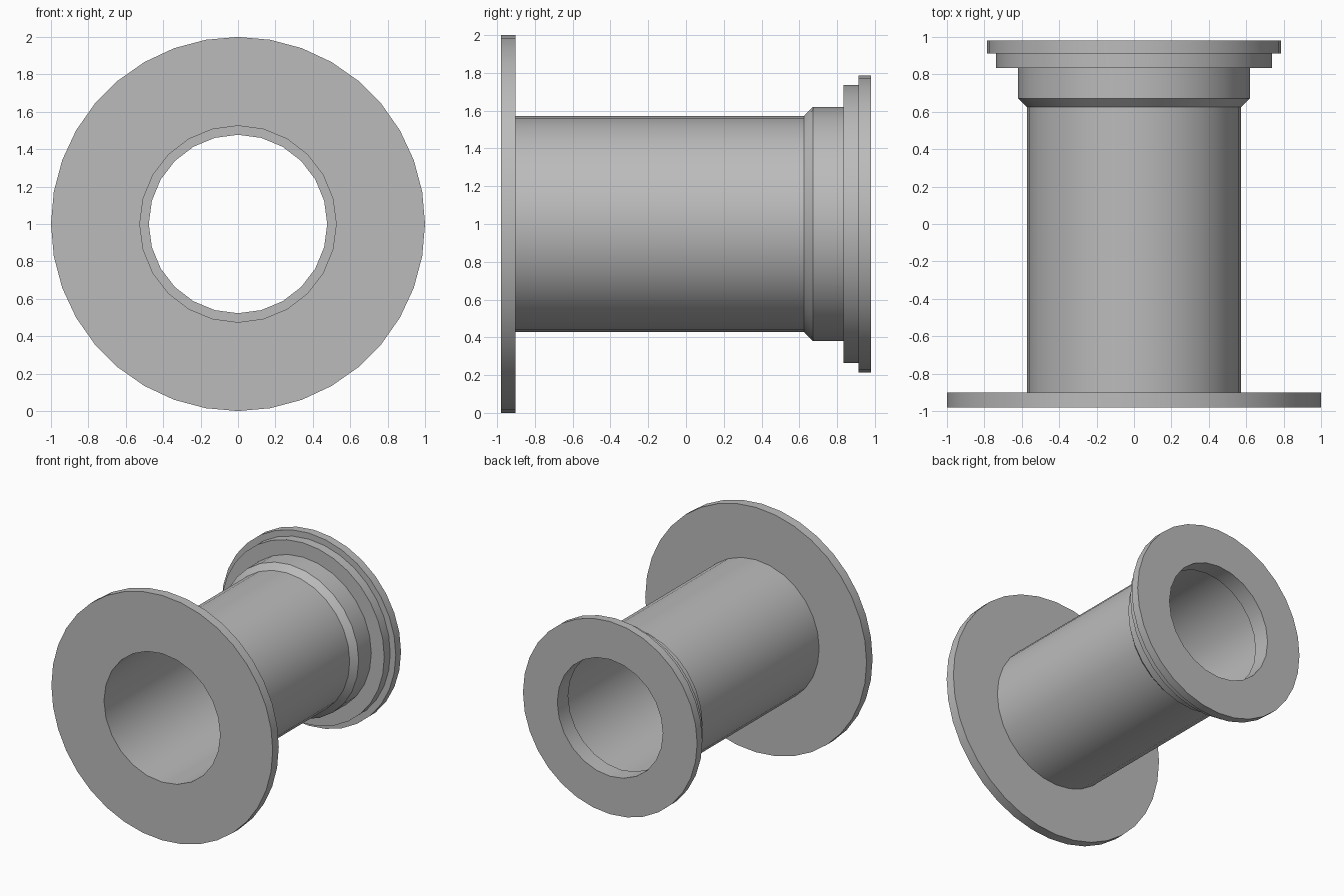
import bpy
import bmesh
import math
from mathutils import Vector

if "Cube" in bpy.data.objects:
    bpy.data.objects.remove(bpy.data.objects["Cube"], do_unlink=True)

grey = bpy.data.materials.new("plain grey")
grey.use_nodes = True
grey.diffuse_color = (0.5, 0.5, 0.5, 1)
grey.node_tree.nodes["Principled BSDF"].inputs["Base Color"].default_value = (0.5, 0.5, 0.5, 1)

# Side counts of the round walls, finer on the larger radii
RIM, LIP, PIPE, HOLE = 36, 32, 28, 24


def lathe(name, stations):
    """Skin (radius, y, sides) rings around the y axis; walking +y faces outward."""
    bm = bmesh.new()
    loops = []
    for r, y, n in stations:
        angles = [math.tau * i / n for i in range(n)]
        loops.append([bm.verts.new((r * math.sin(a), y, 1 + r * math.cos(a))) for a in angles])
    for k in range(len(loops) - 1):
        a, b = loops[k], loops[k + 1]
        n = len(a)
        if n == len(b):
            faces = [bm.faces.new((a[i], a[(i + 1) % n], b[(i + 1) % n], b[i])) for i in range(n)]
        else:
            # Flat annulus between rings of different side counts
            edges = []
            for ring in (a, b):
                for i, v in enumerate(ring):
                    pair = (v, ring[(i + 1) % len(ring)])
                    edges.append(bm.edges.get(pair) or bm.edges.new(pair))
            made = bmesh.ops.triangle_fill(bm, edges=edges, use_beauty=True)
            faces = [g for g in made["geom"] if isinstance(g, bmesh.types.BMFace)]
        dr = stations[k + 1][0] - stations[k][0]
        dy = stations[k + 1][1] - stations[k][1]
        for f in faces:
            f.normal_update()
            c = f.calc_center_median()
            radial = Vector((c.x, 0, c.z - 1)).normalized()
            if f.normal.dot(radial * dy - Vector((0, dr, 0))) < 0:
                f.normal_flip()
    mesh = bpy.data.meshes.new(name)
    bm.to_mesh(mesh)
    bm.free()
    mesh.materials.append(grey)
    obj = bpy.data.objects.new(name, mesh)
    bpy.context.collection.objects.link(obj)
    bpy.ops.object.select_all(action='DESELECT')
    obj.select_set(True)
    bpy.context.view_layer.objects.active = obj
    bpy.ops.object.shade_smooth_by_angle(angle=math.radians(30))
    return obj


# Large mounting disc at the front
lathe("front_flange", [(0.525, -0.98, HOLE), (1, -0.98, RIM), (1, -0.902, RIM), (0.572, -0.902, PIPE)])

# Straight pipe wall
lathe("pipe", [(0.572, -0.902, PIPE), (0.572, 0.625, PIPE)])

# Chamfered collar behind the pipe
lathe("collar", [(0.572, 0.625, PIPE), (0.62, 0.672, PIPE), (0.62, 0.835, PIPE)])

# Stepped end flange with a narrower lip inside
lathe("back_flange", [
    (0.62, 0.835, PIPE), (0.737, 0.835, LIP), (0.737, 0.912, LIP), (0.787, 0.912, LIP),
    (0.787, 0.98, LIP), (0.477, 0.98, HOLE), (0.477, 0.84, HOLE), (0.525, 0.84, HOLE)])

# Inner wall of the through hole
lathe("bore", [(0.525, 0.84, HOLE), (0.525, -0.98, HOLE)])
